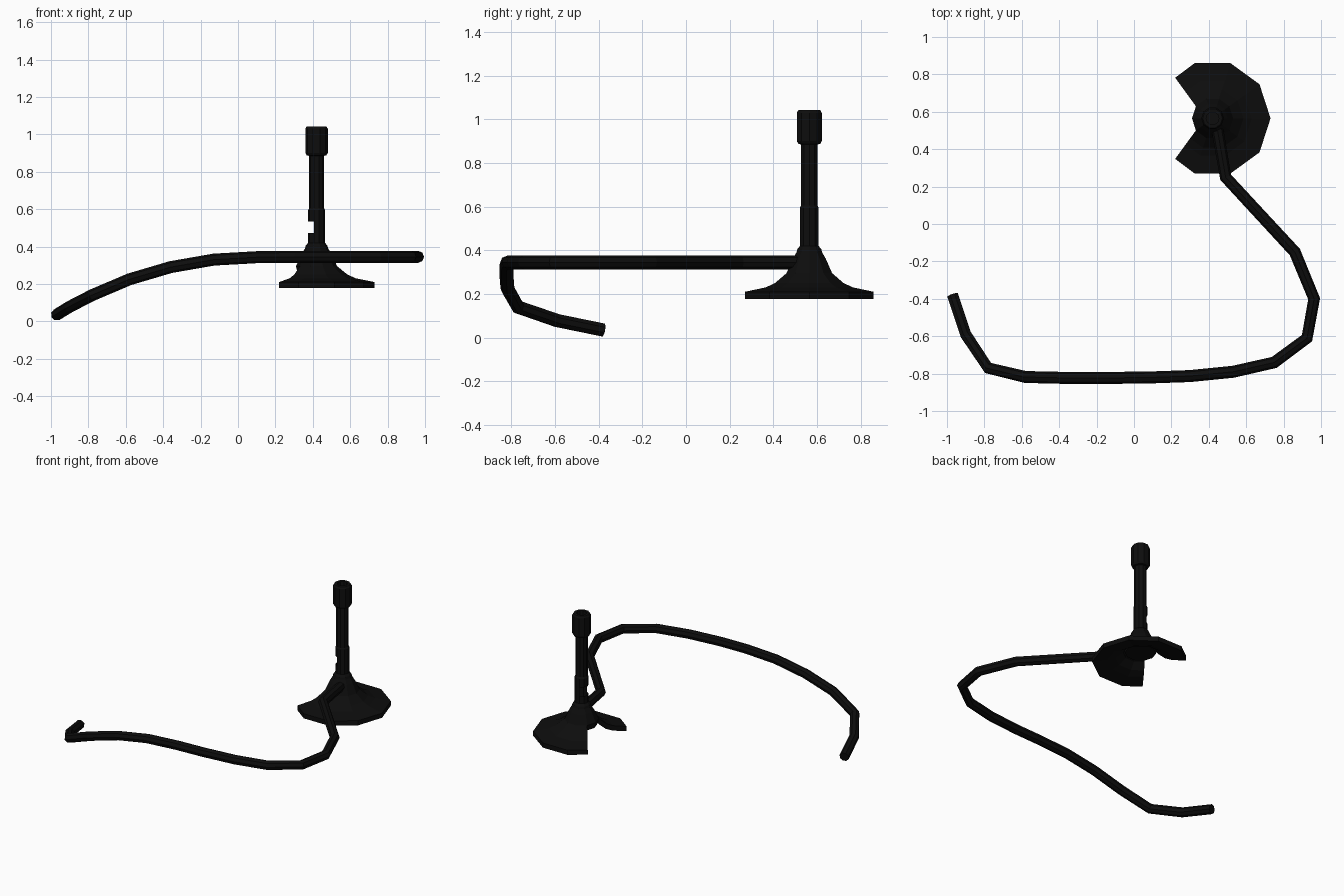
import bpy, bmesh
from math import cos, sin, tau
from mathutils import Vector

cube = bpy.data.objects.get("Cube")
if cube:
    bpy.data.objects.remove(cube, do_unlink=True)

SIDES = 10
CENTRE = Vector((0.42, 0.565, 0))

black = bpy.data.materials.new("matte black")
black.use_nodes = True
black.diffuse_color = (0.004, 0.004, 0.004, 1)
black.node_tree.nodes["Principled BSDF"].inputs["Base Color"].default_value = black.diffuse_color


def finish(name, bm):
    bmesh.ops.recalc_face_normals(bm, faces=bm.faces)
    mesh = bpy.data.meshes.new(name)
    bm.to_mesh(mesh)
    bm.free()
    mesh.materials.append(black)
    obj = bpy.data.objects.new(name, mesh)
    obj.location = CENTRE
    bpy.context.collection.objects.link(obj)
    return obj


def polar(r, k, z):
    a = tau * k / SIDES
    return Vector((r * cos(a), r * sin(a), z))


def lathe(name, profile, skip=lambda ring, k: False, cap_start=False, cap_end=False):
    bm = bmesh.new()
    rings = [[bm.verts.new(polar(r, k, z)) for k in range(SIDES)] for r, z in profile]
    for i, (a, b) in enumerate(zip(rings, rings[1:])):
        for k in range(SIDES):
            if not skip(i, k):
                n = (k + 1) % SIDES
                bm.faces.new((a[k], a[n], b[n], b[k]))
    if cap_start:
        bm.faces.new(rings[0])
    if cap_end:
        bm.faces.new(rings[-1])
    return finish(name, bm)


# Conical hub in the middle of the foot
lathe("base_hub", [(0.10, 0.255), (0.11, 0.295), (0.08, 0.36), (0.062, 0.39),
                   (0.058, 0.405), (0.045, 0.42)], cap_start=True, cap_end=True)

# Flared foot: a thick shell with an open wedge on the right-hand side
HUB_R, RIM_R = 0.11, 0.31
section = [(HUB_R, 0.295), (0.165, 0.25), (0.21, 0.23), (RIM_R, 0.21),
           (RIM_R, 0.177), (0.21, 0.195), (0.16, 0.215), (HUB_R, 0.255)]


def foot_point(r, k, z):
    if abs(k) < 4:
        return polar(r, k, z)
    # end spokes run obliquely from the hub to the cut in the rim
    side = 1 if k > 0 else -1
    t = (r - HUB_R) / (RIM_R - HUB_R)
    return polar(HUB_R, k, z).lerp(Vector((-0.2, 0.217 * side, z)), t)


bm = bmesh.new()
spokes = [[bm.verts.new(foot_point(r, k, z)) for r, z in section] for k in range(-4, 5)]
for a, b in zip(spokes, spokes[1:]):
    for j in range(len(section)):
        n = (j + 1) % len(section)
        bm.faces.new((a[j], a[n], b[n], b[j]))
bm.faces.new(spokes[0])
bm.faces.new(spokes[-1])
finish("base_foot", bm)

# Air collar with its side opening
lathe("air_collar", [(0.045, 0.41), (0.045, 0.472), (0.045, 0.535), (0.045, 0.595), (0.04, 0.605)],
      skip=lambda ring, k: ring == 1 and 3 <= k <= 6)

# Barrel and flame head, with the bore running down inside
lathe("barrel", [(0.04, 0.60), (0.04, 0.885), (0.052, 0.887), (0.06, 0.90), (0.06, 1.03),
                 (0.053, 1.042), (0.034, 1.042), (0.034, 0.62)], cap_end=True)

# Gas hose trailing from the hub
path = [(0.44, 0.54, 0.345), (0.49, 0.25, 0.345), (0.86, -0.15, 0.345), (0.963, -0.4, 0.345),
        (0.925, -0.61, 0.345), (0.75, -0.74, 0.345), (0.53, -0.79, 0.345), (0.3, -0.813, 0.345),
        (0.1, -0.82, 0.343), (-0.13, -0.823, 0.33), (-0.36, -0.823, 0.29), (-0.58, -0.818, 0.225),
        (-0.78, -0.77, 0.14), (-0.9, -0.59, 0.078), (-0.97, -0.38, 0.035)]
curve = bpy.data.curves.new("gas_hose", "CURVE")
curve.dimensions = "3D"
curve.bevel_depth = 0.032
curve.bevel_resolution = 2
curve.use_fill_caps = True
spline = curve.splines.new("POLY")
spline.points.add(len(path) - 1)
for point, co in zip(spline.points, path):
    point.co = (*co, 1)
spline.use_smooth = False
curve.materials.append(black)
hose = bpy.data.objects.new("gas_hose", curve)
bpy.context.collection.objects.link(hose)
